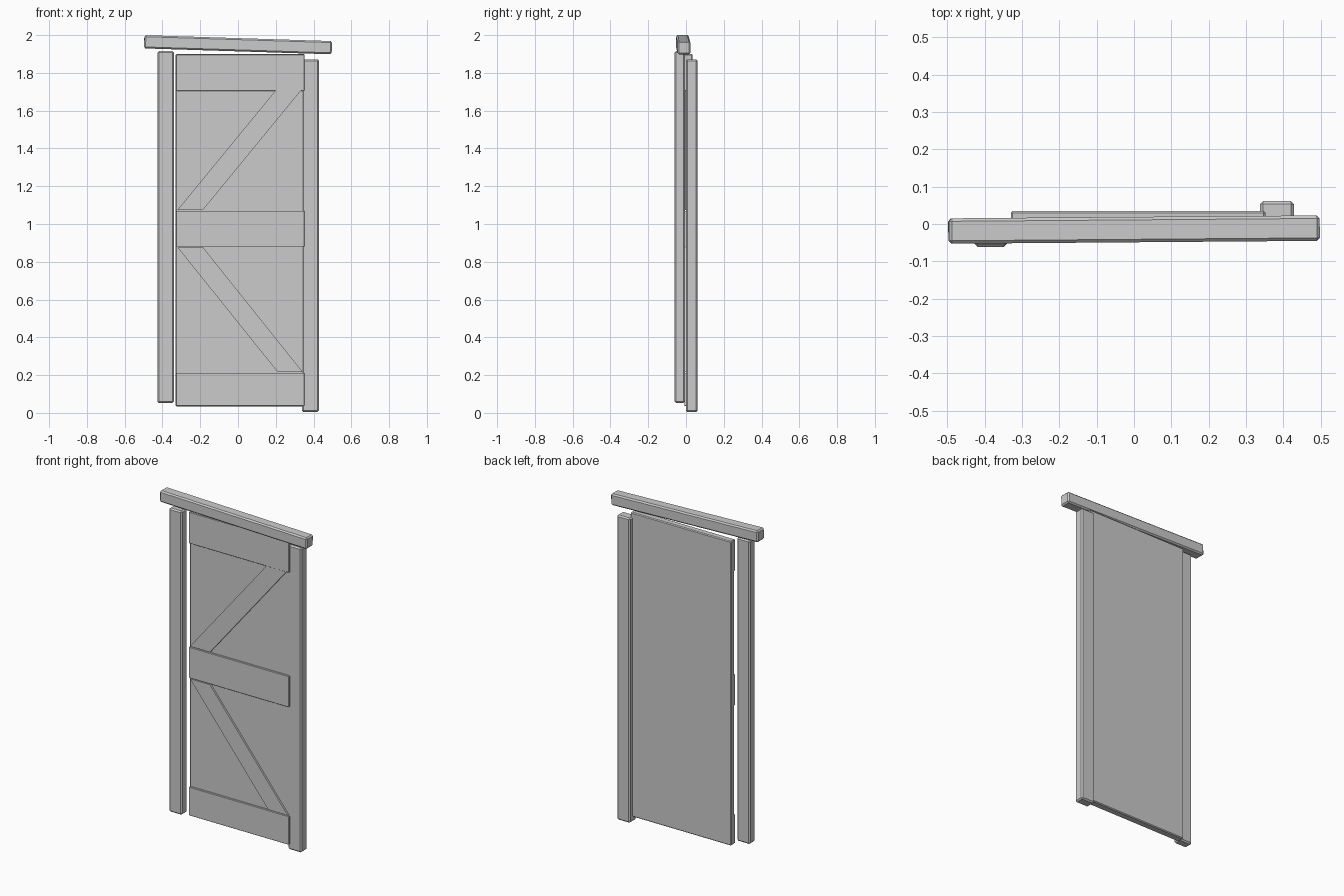
import bpy, bmesh
from math import radians

if "Cube" in bpy.data.objects:
    bpy.data.objects.remove(bpy.data.objects["Cube"])


def bevel(ob, width):
    if width:
        m = ob.modifiers.new("edge_bevel", 'BEVEL')
        m.width = width
        m.segments = 1
        m.limit_method = 'ANGLE'


def slab(name, profile, y0, y1, width=0.0):
    """Extrude an x/z outline from y0 to y1."""
    bm = bmesh.new()
    face = bm.faces.new([bm.verts.new((x, y0, z)) for x, z in profile])
    ext = bmesh.ops.extrude_face_region(bm, geom=[face])
    for v in ext["geom"]:
        if isinstance(v, bmesh.types.BMVert):
            v.co.y = y1
    bmesh.ops.recalc_face_normals(bm, faces=bm.faces)
    me = bpy.data.meshes.new(name)
    bm.to_mesh(me)
    bm.free()
    ob = bpy.data.objects.new(name, me)
    bpy.context.collection.objects.link(ob)
    bevel(ob, width)
    return ob


def board(name, x0, x1, y0, y1, z0, z1, width=0.0):
    return slab(name, [(x0, z0), (x1, z0), (x1, z1), (x0, z1)], y0, y1, width)


# Door frame posts, one in front of and one behind the door plane
board("left_post", -0.427, -0.34, -0.061, -0.006, 0.053, 1.915, 0.008)
board("right_post", 0.338, 0.428, 0.0, 0.061, 0.004, 1.872, 0.008)

# Slightly crooked lintel beam
lintel = board("lintel", -0.497, 0.497, -0.034, 0.034, -0.035, 0.035, 0.008)
lintel.location = (0, -0.015, 1.949)
lintel.rotation_euler = (0, radians(1.8), radians(0.45))

# Door panel
board("door_panel", -0.33, 0.352, 0.003, 0.035, 0.035, 1.9, 0.005)

# Horizontal rails on the door front
for name, z0, z1 in (("bottom_rail", 0.037, 0.212),
                     ("middle_rail", 0.88, 1.07),
                     ("top_rail", 1.705, 1.897)):
    board(name, -0.327, 0.351, -0.009, 0.012, z0, z1, 0.002)

# Diagonal braces between the rails
slab("upper_brace", [(-0.32, 1.075), (-0.185, 1.075), (0.333, 1.706), (0.198, 1.706)],
     -0.008, 0.012)
slab("lower_brace", [(0.21, 0.216), (0.343, 0.216), (-0.185, 0.876), (-0.32, 0.876)],
     -0.008, 0.012)
